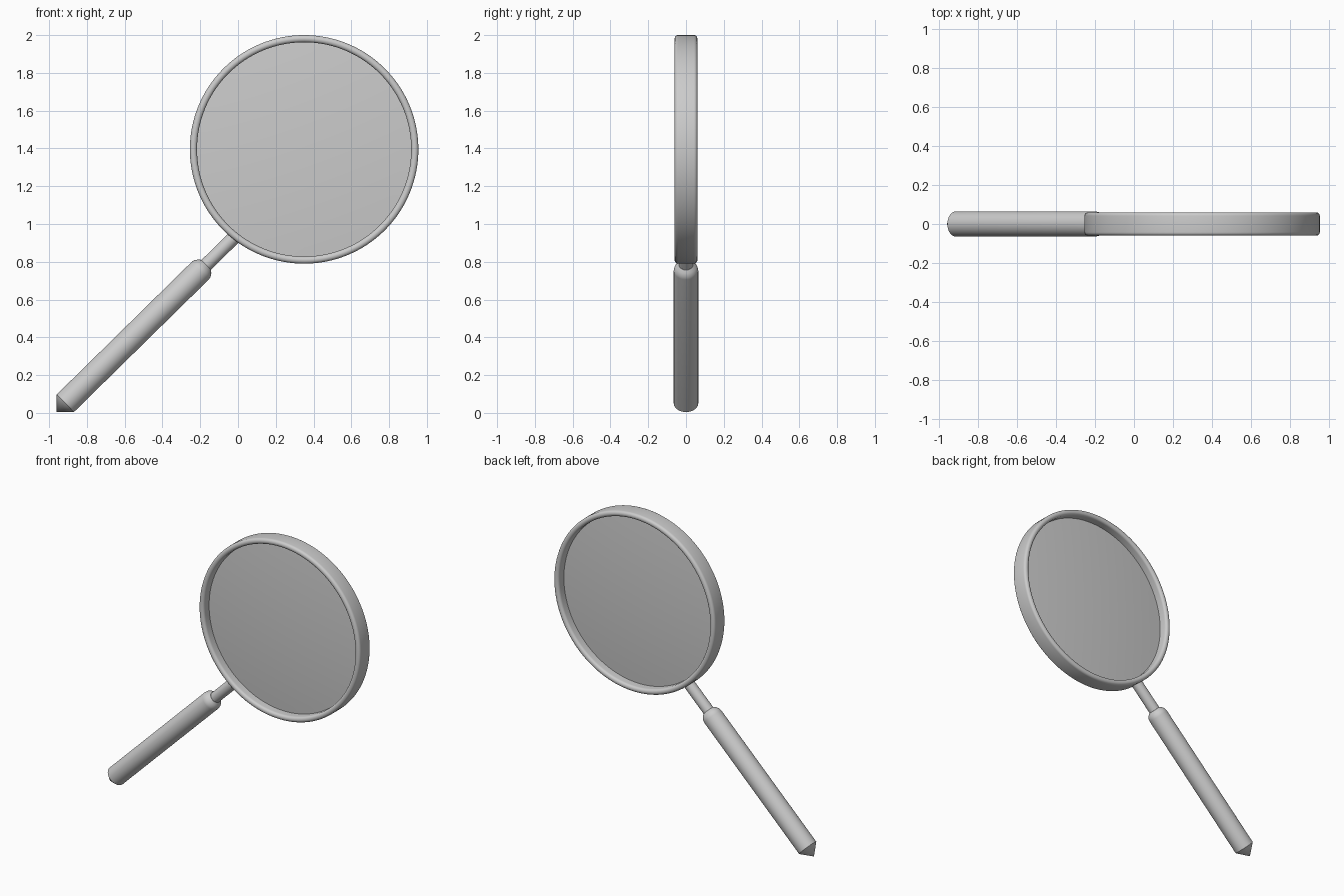
import bpy, bmesh, math
from mathutils import Vector

cube = bpy.data.objects.get("Cube")
if cube:
    bpy.data.objects.remove(cube, do_unlink=True)


def make_material(name, colour):
    mat = bpy.data.materials.new(name)
    mat.use_nodes = True
    mat.diffuse_color = colour
    mat.node_tree.nodes["Principled BSDF"].inputs["Base Color"].default_value = colour
    return mat


grey = make_material("light grey", (0.6, 0.6, 0.6, 1))


def lathe(name, profile, origin, axis, closed=False, segments=96):
    """Spin (radius, height) points about the axis and place the result."""
    bm = bmesh.new()
    verts = [bm.verts.new((r, 0, h)) for r, h in profile]
    pairs = list(zip(verts, verts[1:]))
    if closed:
        pairs.append((verts[-1], verts[0]))
    edges = [bm.edges.new(p) for p in pairs]
    bmesh.ops.spin(bm, geom=verts + edges, cent=(0, 0, 0), axis=(0, 0, 1),
                   angle=math.tau, steps=segments, use_merge=False)
    bmesh.ops.remove_doubles(bm, verts=bm.verts, dist=1e-5)
    bmesh.ops.recalc_face_normals(bm, faces=bm.faces)
    mesh = bpy.data.meshes.new(name)
    bm.to_mesh(mesh)
    bm.free()
    mesh.materials.append(grey)
    obj = bpy.data.objects.new(name, mesh)
    bpy.context.collection.objects.link(obj)
    obj.location = origin
    obj.rotation_euler = Vector(axis).to_track_quat("Z", "Y").to_euler()
    bpy.ops.object.select_all(action="DESELECT")
    obj.select_set(True)
    bpy.context.view_layer.objects.active = obj
    bpy.ops.object.shade_smooth_by_angle(angle=math.radians(35))
    return obj


centre = (0.35, 0, 1.395)

# Rim: a rounded bar section spun into a ring
bar = []
corner = 0.018
for quarter, (sx, sy) in enumerate([(1, 1), (-1, 1), (-1, -1), (1, -1)]):
    for step in range(6):
        a = (quarter + step / 5) * math.pi / 2
        bar.append((0.586 + sx * (0.019 - corner) + corner * math.cos(a),
                    sy * (0.06 - corner) + corner * math.sin(a)))
lathe("rim", bar, centre, (0, -1, 0), closed=True, segments=128)

# Lens: shallow, curved on both sides
radius, bulge = 0.568, 0.022
front = [(radius * i / 12, bulge * (1 - (i / 12) ** 2)) for i in range(13)]
back = [(r, -h) for r, h in reversed(front[:-1])]
lathe("lens", front + back, centre, (0, -1, 0), segments=128)

# Handle: pointed end, straight grip and rounded shoulder
tilt = math.radians(44.5)
along = Vector((math.cos(tilt), 0, math.sin(tilt)))
base = Vector((-0.914, 0, 0.051))
grip = [(0, -0.066), (0.065, 0), (0.065, 1.0), (0.062, 1.016),
        (0.052, 1.032), (0.038, 1.045), (0, 1.045)]
lathe("handle", grip, base, along, segments=48)

# Neck: thin rod joining the handle to the rim
lathe("neck", [(0, 1.03), (0.036, 1.03), (0.036, 1.262), (0, 1.262)],
      base, along, segments=48)
